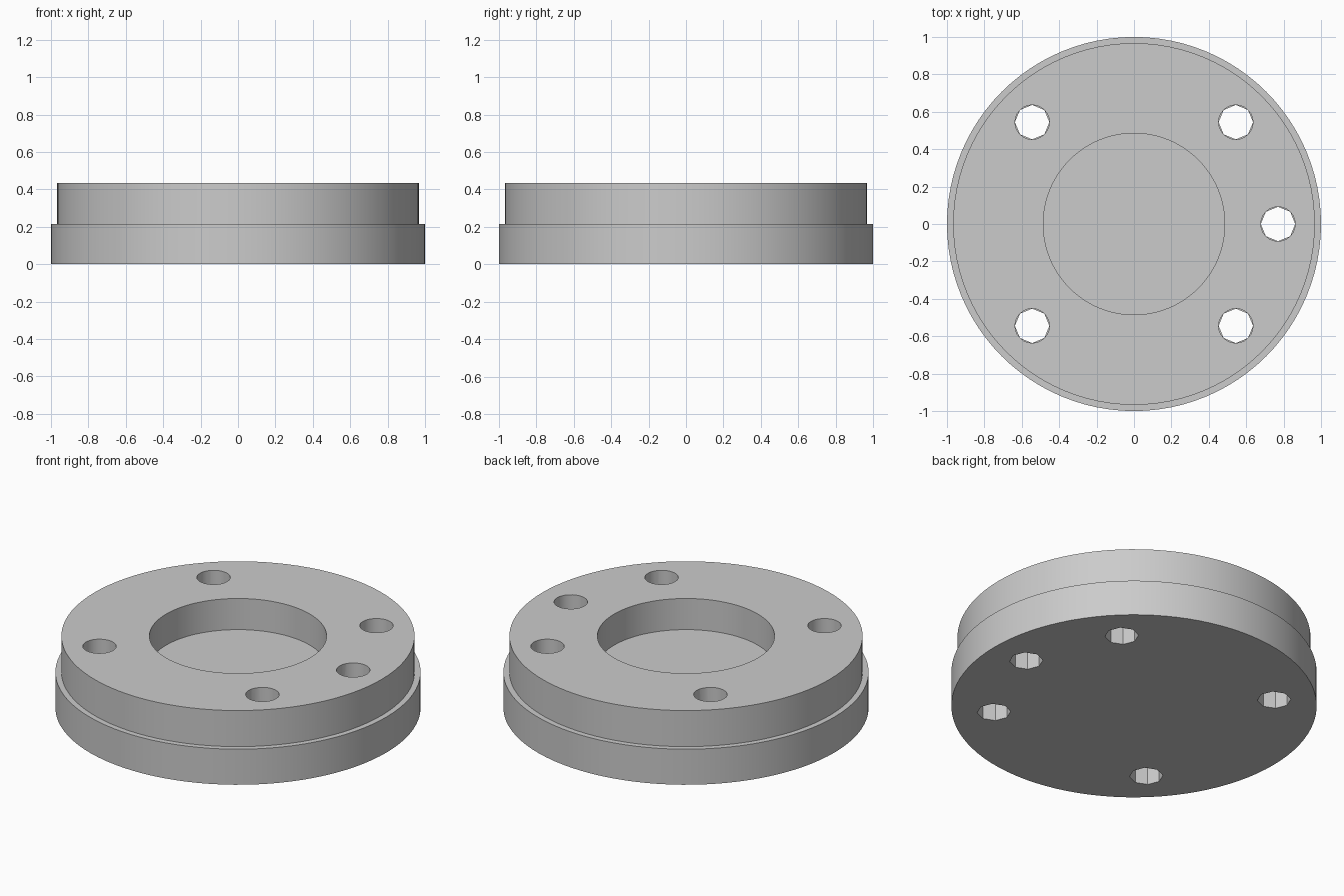
import bpy
import bmesh
from math import radians, cos, sin, pi
from mathutils import Matrix, Vector

cube = bpy.data.objects.get("Cube")
if cube:
    bpy.data.objects.remove(cube, do_unlink=True)

# Sizes
LIP, BODY, RECESS = 1.0, 0.967, 0.485
STEP_Z, TOP_Z, FLOOR_Z = 0.215, 0.433, 0.245
BOLT_CIRCLE, HOLE = 0.77, 0.092
HOLE_ANGLES = (0, 45, 135, 225, 315)

grey = bpy.data.materials.new("plain grey")
grey.use_nodes = True
colour = (0.6, 0.6, 0.6, 1)
grey.diffuse_color = colour
grey.node_tree.nodes["Principled BSDF"].inputs["Base Color"].default_value = colour


def add_object(name, bm):
    mesh = bpy.data.meshes.new(name)
    bmesh.ops.recalc_face_normals(bm, faces=bm.faces)
    bm.to_mesh(mesh)
    bm.free()
    mesh.materials.append(grey)
    obj = bpy.data.objects.new(name, mesh)
    bpy.context.collection.objects.link(obj)
    return obj


def lathe(name, profile, steps):
    bm = bmesh.new()
    verts = [bm.verts.new((r, 0, z)) for r, z in profile]
    edges = [bm.edges.new(pair) for pair in zip(verts, verts[1:])]
    bmesh.ops.spin(bm, geom=verts + edges, cent=(0, 0, 0), axis=(0, 0, 1),
                   angle=2 * pi, steps=steps, use_merge=True)
    bmesh.ops.remove_doubles(bm, verts=bm.verts, dist=0.0001)
    return add_object(name, bm)


def hole_cutter(name, sides, low, high):
    # One prism for every bolt hole
    bm = bmesh.new()
    for angle in HOLE_ANGLES:
        a = radians(angle)
        centre = Vector((BOLT_CIRCLE * cos(a), BOLT_CIRCLE * sin(a), (low + high) / 2))
        bmesh.ops.create_cone(bm, cap_ends=True, segments=sides, radius1=HOLE,
                              radius2=HOLE, depth=high - low,
                              matrix=Matrix.Translation(centre))
    return add_object(name, bm)


# Stepped disc with a round recess in its top
flange = lathe("flange_disc", [(0, 0), (LIP, 0), (LIP, STEP_Z), (BODY, STEP_Z),
                               (BODY, TOP_Z), (RECESS, TOP_Z),
                               (RECESS, FLOOR_Z), (0, FLOOR_Z)], 96)
bpy.context.view_layer.objects.active = flange
flange.select_set(True)

# Bolt holes: coarse in the lower half, rounder in the upper half
for cutter in (hole_cutter("lower_holes", 8, -0.1, STEP_Z + 0.005),
               hole_cutter("upper_holes", 24, STEP_Z, TOP_Z + 0.1)):
    cut = flange.modifiers.new(cutter.name, "BOOLEAN")
    cut.operation = "DIFFERENCE"
    cut.solver = "EXACT"
    cut.object = cutter
    bpy.ops.object.modifier_apply(modifier=cut.name)
    bpy.data.objects.remove(cutter, do_unlink=True)

bpy.ops.object.shade_smooth_by_angle(angle=radians(30))
